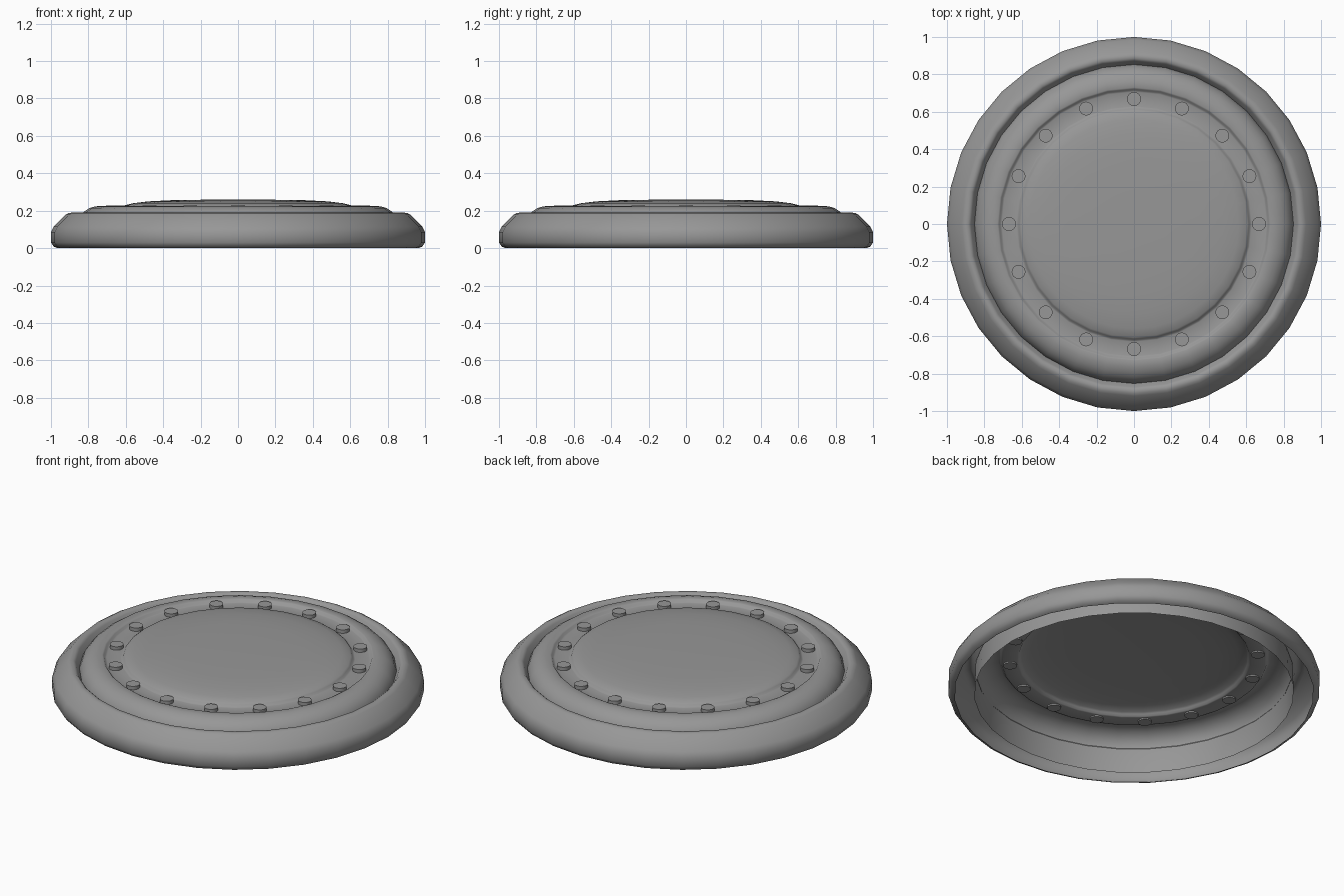
import bpy, bmesh, math

if "Cube" in bpy.data.objects:
    bpy.data.objects.remove(bpy.data.objects["Cube"])

# Dark grey shared by all parts
grey = bpy.data.materials.new("dark_grey")
grey.diffuse_color = (0.31, 0.31, 0.31, 1)
grey.use_nodes = True
grey.node_tree.nodes["Principled BSDF"].inputs["Base Color"].default_value = grey.diffuse_color


def lathe(name, profile, segments=32, smooth=50):
    """Revolve (radius, z) points round the z axis."""
    bm = bmesh.new()
    rings = []
    for r, z in profile:
        if r == 0:
            rings.append([bm.verts.new((0, 0, z))] * segments)
        else:
            rings.append([bm.verts.new((r * math.cos(2 * math.pi * i / segments),
                                        r * math.sin(2 * math.pi * i / segments), z))
                          for i in range(segments)])
    for a, b in zip(rings, rings[1:]):
        for i in range(segments):
            j = (i + 1) % segments
            quad = [a[i], a[j], b[j], b[i]]
            bm.faces.new(list(dict.fromkeys(quad)))
    mesh = bpy.data.meshes.new(name)
    bm.to_mesh(mesh)
    bm.free()
    mesh.materials.append(grey)
    obj = bpy.data.objects.new(name, mesh)
    bpy.context.collection.objects.link(obj)
    bpy.ops.object.select_all(action='DESELECT')
    obj.select_set(True)
    bpy.context.view_layer.objects.active = obj
    bpy.ops.object.shade_smooth_by_angle(angle=math.radians(smooth))
    return obj


# Rounded outer rim, open underneath, sloping in to meet the cover
lathe("outer_rim", [(0.965, 0.0), (0.985, 0.008), (1.0, 0.03), (1.0, 0.085),
                    (0.985, 0.115), (0.95, 0.15), (0.92, 0.18), (0.905, 0.188),
                    (0.885, 0.19), (0.872, 0.178), (0.85, 0.14)])

# Hollow cover: side wall, rounded shoulder, bolt channel and shallow dome
lathe("cover", [(0.86, 0.0), (0.855, 0.14), (0.84, 0.175), (0.82, 0.197), (0.795, 0.214),
                (0.765, 0.223), (0.73, 0.226), (0.722, 0.222), (0.715, 0.211),
                (0.706, 0.208), (0.63, 0.208), (0.622, 0.211), (0.615, 0.222),
                (0.605, 0.229), (0.56, 0.24), (0.48, 0.25), (0.36, 0.256), (0.18, 0.259),
                (0, 0.26)])

# Ring of flat bolts in the channel
for k in range(16):
    a = 2 * math.pi * k / 16
    bolt = lathe(f"bolt_{k + 1}", [(0, 0.2), (0.037, 0.2), (0.037, 0.228), (0, 0.228)],
                 segments=16)
    bolt.location = (0.668 * math.cos(a), 0.668 * math.sin(a), 0)
